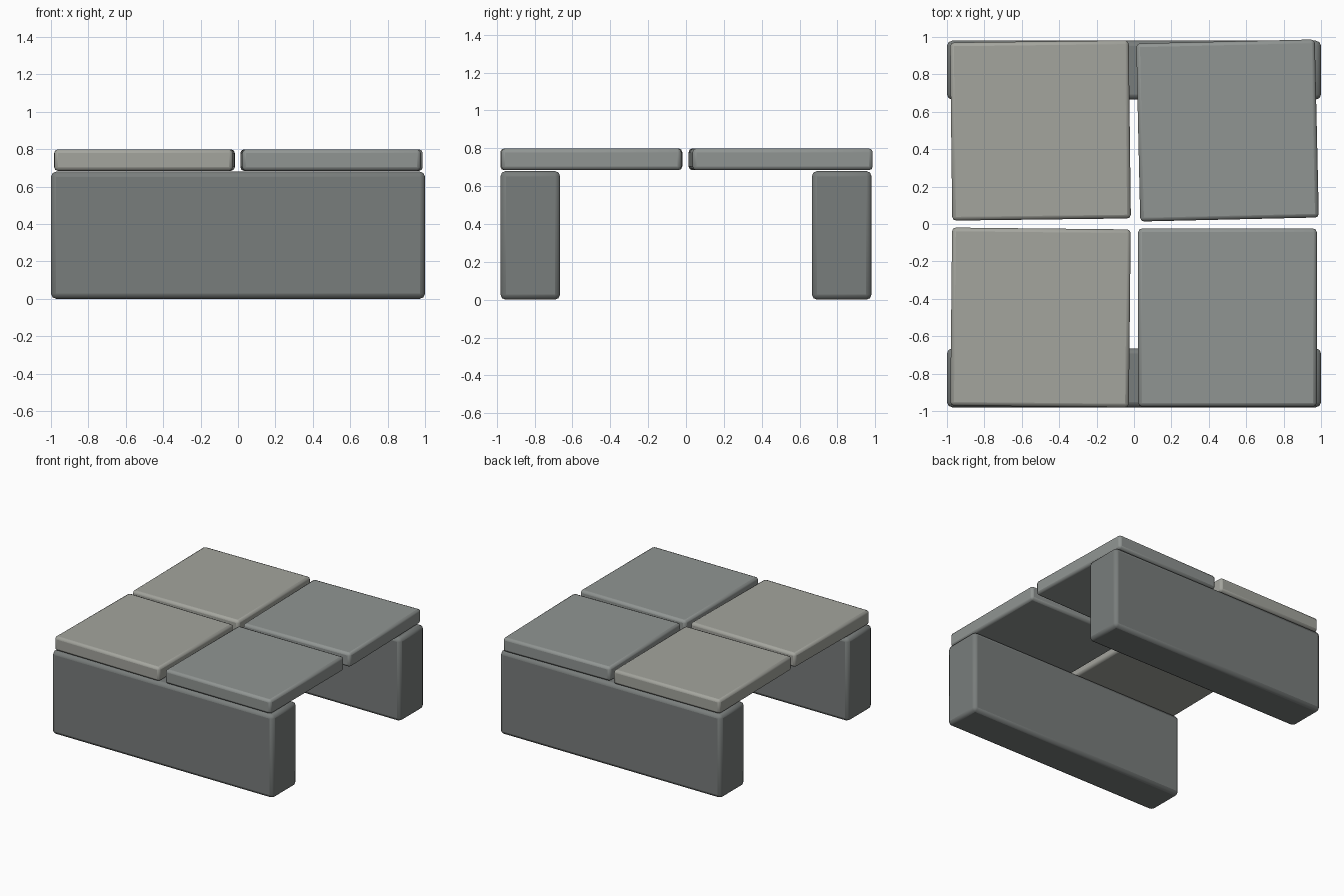
import bpy
from math import radians

if "Cube" in bpy.data.objects:
    bpy.data.objects.remove(bpy.data.objects["Cube"])


def material(name, rgb):
    m = bpy.data.materials.new(name)
    m.diffuse_color = (*rgb, 1)
    m.use_nodes = True
    m.node_tree.nodes["Principled BSDF"].inputs["Base Color"].default_value = m.diffuse_color
    return m


def stone(name, size, centre, mat, bevel, turn=0):
    bpy.ops.mesh.primitive_cube_add(size=1, location=centre)
    ob = bpy.context.object
    ob.name = name
    ob.scale = size
    bpy.ops.object.transform_apply(location=False, rotation=False, scale=True)
    ob.rotation_euler.z = radians(turn)
    mod = ob.modifiers.new("worn_edges", 'BEVEL')
    mod.width = bevel
    mod.segments = 2
    ob.data.materials.append(mat)
    bpy.ops.object.shade_smooth_by_angle(angle=radians(30))
    return ob


wall_grey = material("wall_stone", (0.19, 0.205, 0.20))
warm_grey = material("warm_slab", (0.37, 0.375, 0.34))
cool_grey = material("cool_slab", (0.28, 0.30, 0.29))

# Two long side walls
for name, side in (("front_wall", -1), ("back_wall", 1)):
    stone(name, (2.0, 0.315, 0.68), (0, side * 0.8225, 0.34), wall_grey, 0.028)

# Four cover slabs, laid slightly askew
for name, x, y, turn, mat in (
    ("front_left_slab", -0.50, -0.50, -0.6, warm_grey),
    ("back_left_slab", -0.50, 0.50, 0.7, warm_grey),
    ("front_right_slab", 0.50, -0.50, 0.0, cool_grey),
    ("back_right_slab", 0.50, 0.50, 1.3, cool_grey),
):
    stone(name, (0.955, 0.952, 0.115), (x, y, 0.7415), mat, 0.02, turn)
